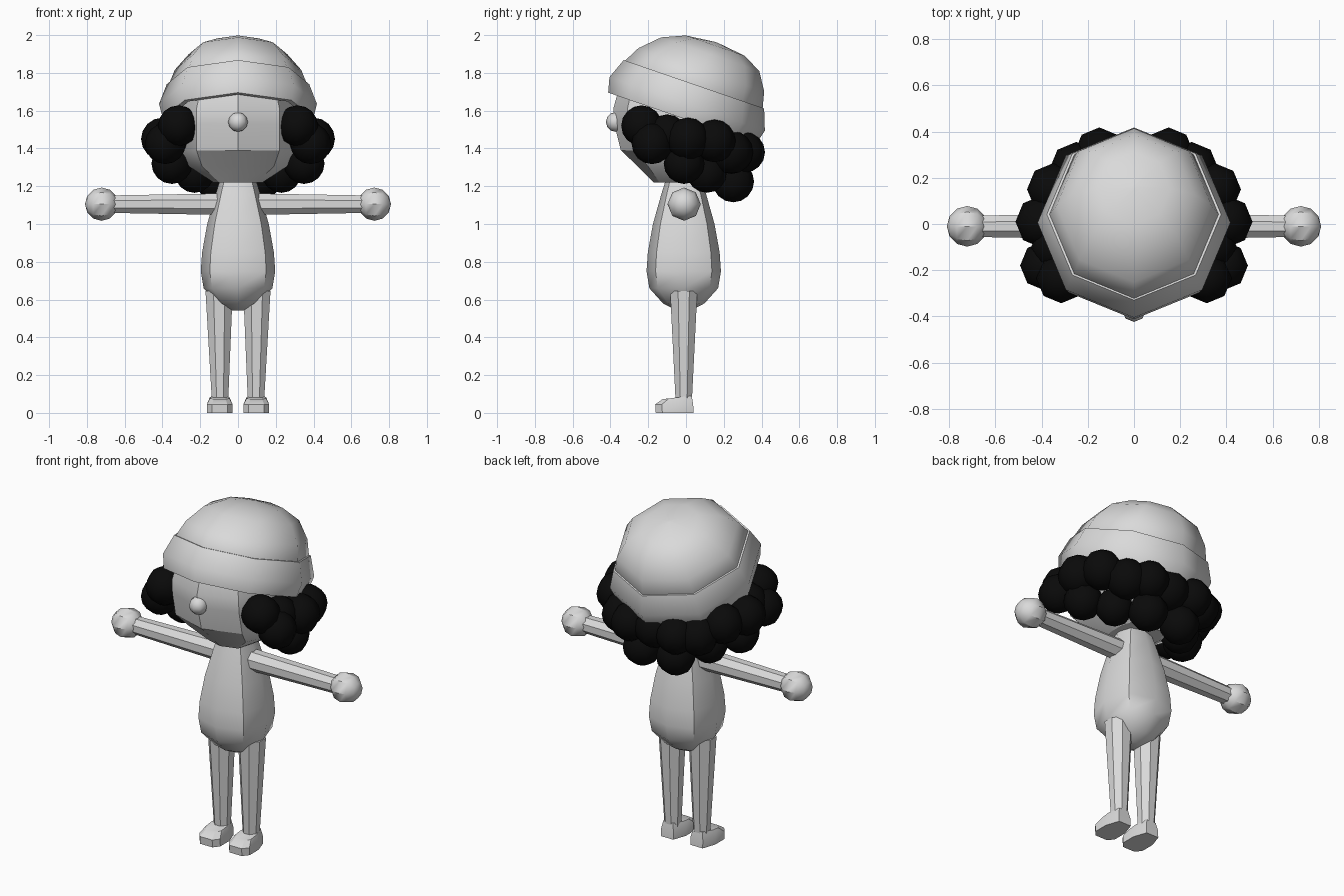
import bpy, bmesh, math
from mathutils import Matrix, Vector

if "Cube" in bpy.data.objects:
    bpy.data.objects.remove(bpy.data.objects["Cube"], do_unlink=True)


def material(name, value):
    m = bpy.data.materials.new(name)
    m.use_nodes = True
    color = (value, value, value, 1)
    m.diffuse_color = color
    m.node_tree.nodes["Principled BSDF"].inputs["Base Color"].default_value = color
    return m


GREY = material("plain grey", 0.7)
BLACK = material("hair black", 0.003)


def finish(name, bm, mat, angle):
    bmesh.ops.recalc_face_normals(bm, faces=bm.faces)
    mesh = bpy.data.meshes.new(name)
    bm.to_mesh(mesh)
    bm.free()
    mesh.materials.append(mat)
    ob = bpy.data.objects.new(name, mesh)
    bpy.context.collection.objects.link(ob)
    bpy.ops.object.select_all(action='DESELECT')
    ob.select_set(True)
    bpy.context.view_layer.objects.active = ob
    bpy.ops.object.shade_smooth_by_angle(angle=math.radians(angle))


def loft(name, rings, angle=30, matrix=Matrix()):
    """Skin a list of equal-length point loops and cap both ends."""
    bm = bmesh.new()
    loops = [[bm.verts.new(matrix @ Vector(p)) for p in ring] for ring in rings]
    for a, b in zip(loops, loops[1:]):
        for i in range(len(a)):
            j = (i + 1) % len(a)
            bm.faces.new((a[i], a[j], b[j], b[i]))
    bm.faces.new(loops[0])
    bm.faces.new(loops[-1])
    finish(name, bm, GREY, angle)


def octagon(r, z, x=0, y=0, diagonal=1, turn=0):
    """Eight points, every second one scaled by the diagonal factor."""
    pts = []
    for i in range(8):
        a = math.pi * i / 4 + turn
        k = r * (diagonal if i % 2 else 1)
        pts.append((x + k * math.cos(a), y + k * math.sin(a), z))
    return pts


def ball(name, center, r, mat=GREY, angle=60, rings=6, turn=Matrix()):
    bm = bmesh.new()
    bmesh.ops.create_uvsphere(bm, u_segments=8, v_segments=rings, radius=r,
                              matrix=Matrix.Translation(center) @ turn)
    finish(name, bm, mat, angle)


# Pear-shaped torso
torso = [(0.543, 0.04), (0.58, 0.11), (0.66, 0.182), (0.75, 0.197),
         (0.85, 0.19), (1.0, 0.163), (1.16, 0.118), (1.25, 0.09)]
loft("torso", [octagon(r, z, y=-0.012, diagonal=1.07) for z, r in torso], angle=50)

# Head with a bowed face and tapered chin:
# height, half width, face half width, face centre, face edge, back
head = [(1.22, 0.13, 0.10, -0.17, -0.14, 0.14), (1.305, 0.26, 0.19, -0.255, -0.20, 0.2),
        (1.39, 0.30, 0.22, -0.345, -0.275, 0.23), (1.53, 0.32, 0.22, -0.38, -0.305, 0.27),
        (1.61, 0.32, 0.22, -0.385, -0.31, 0.28), (1.70, 0.3, 0.2, -0.36, -0.29, 0.27)]
rings = []
for z, w, f, front, edge, back in head:
    half = [(f, edge), (w, edge * 0.3), (w, back * 0.4), (f, back)]
    rings.append([(0, front, z)] + [(x, y, z) for x, y in half]
                 + [(-x, y, z) for x, y in reversed(half)])
loft("head", rings, angle=25)
ball("nose", (0, -0.372, 1.54), 0.052)

# Cap leaning backwards: radius, height and backward shift of each ring
tilt = Matrix.Translation((0, 0.042, 1.74)) @ Matrix.Rotation(math.radians(-19), 4, 'X')
crown = [(0.36, -0.1, 0), (0.385, 0, 0), (0.352, 0.085, 0.012), (0.275, 0.178, 0.03),
         (0.165, 0.23, 0.04), (0.01, 0.248, 0.04)]
loft("cap_crown", [octagon(r, z, y=y) for r, z, y in crown], angle=60,
     matrix=tilt @ Matrix.Diagonal((0.95, 1, 1, 1)))
band = [(0.37, -0.12), (0.385, -0.19), (0.415, -0.19), (0.435, -0.11), (0.393, 0), (0.375, 0)]
loft("cap_band", [octagon(r, z) for r, z in band], angle=60,
     matrix=tilt @ Matrix.Diagonal((0.96, 1, 1, 1)))

# Curls around the sides and back of the head
curls = [(0.315, -0.235, 1.52, 0.108), (0.385, -0.18, 1.425, 0.108), (0.34, -0.10, 1.475, 0.105),
         (0.40, 0.01, 1.45, 0.113), (0.35, -0.01, 1.32, 0.108), (0.35, 0.15, 1.44, 0.113),
         (0.23, 0.11, 1.27, 0.105), (0.25, 0.24, 1.38, 0.115), (0.15, 0.31, 1.38, 0.108),
         (0.11, 0.25, 1.225, 0.11)]
for side, word in ((1, "left"), (-1, "right")):
    for i, (x, y, z, r) in enumerate(curls):
        ball(f"{word}_curl_{i + 1}", (side * x, y, z), r, BLACK, rings=8)
ball("back_curl", (0, 0.29, 1.38), 0.115, BLACK, rings=8)

# Limbs, the same on both sides
for side, word in ((1, "left"), (-1, "right")):
    sideways = Matrix.Translation((0, -0.01, 1.105)) @ Matrix.Rotation(side * math.pi / 2, 4, 'Y')
    loft(f"{word}_arm", [octagon(0.062, 0.05, turn=math.pi / 8),
                         octagon(0.05, 0.68, turn=math.pi / 8)], matrix=sideways)
    ball(f"{word}_hand", (side * 0.722, -0.01, 1.105), 0.088, angle=40,
         turn=Matrix.Rotation(math.pi / 2, 4, 'Y'))

    loft(f"{word}_leg", [octagon(0.046, 0.05, side * 0.095, -0.012, turn=math.pi / 8),
                         octagon(0.078, 0.645, side * 0.1, -0.012, turn=math.pi / 8)])

    # Foot: half width, toe position, heel position at each height, the top rising to the heel
    foot = []
    for z, w, toe, heel, slope in ((0, 0.068, -0.16, 0.04, 0), (0.045, 0.068, -0.163, 0.038, 0),
                                   (0.085, 0.052, -0.125, 0.03, 0.12)):
        outline = [(0.6, toe), (1, toe + 0.035), (1, -0.04), (0.6, heel),
                   (-0.6, heel), (-1, -0.04), (-1, toe + 0.035), (-0.6, toe)]
        foot.append([(side * 0.097 + k * w, y, z + slope * (y + 0.02)) for k, y in outline])
    loft(f"{word}_foot", foot)
